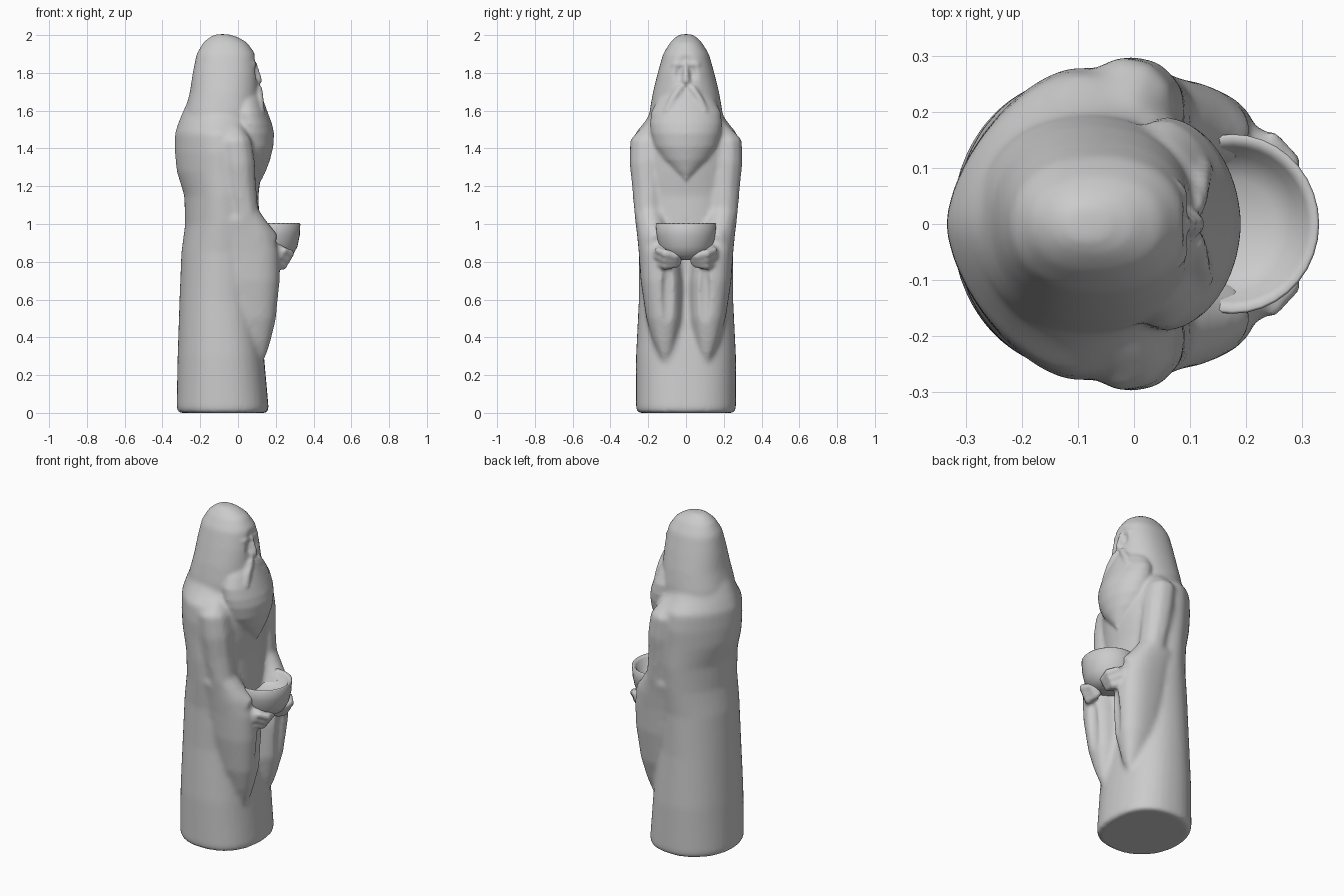
import bpy, bmesh
from math import cos, sin, pi, copysign
from mathutils import Vector

if "Cube" in bpy.data.objects:
    bpy.data.objects.remove(bpy.data.objects["Cube"])


def make(name, bm):
    bmesh.ops.recalc_face_normals(bm, faces=bm.faces)
    me = bpy.data.meshes.new(name)
    bm.to_mesh(me)
    bm.free()
    ob = bpy.data.objects.new(name, me)
    bpy.context.collection.objects.link(ob)
    for p in me.polygons:
        p.use_smooth = True
    return ob


def loft(name, rings, power=2.0, n=36):
    """Skin of rounded rings (z, x0, x1, y0, y1[, front power, back power])."""
    bm = bmesh.new()
    loops = []
    for z, x0, x1, y0, y1, *pw in rings:
        front, back = pw or (power, power)
        loop = []
        for i in range(n):
            c, s = cos(2 * pi * i / n), sin(2 * pi * i / n)
            e = 2 / (front if c > 0 else back)
            loop.append(bm.verts.new((
                (x0 + x1) / 2 + (x1 - x0) / 2 * copysign(abs(c) ** e, c),
                (y0 + y1) / 2 + (y1 - y0) / 2 * copysign(abs(s) ** e, s), z)))
        loops.append(loop)
    for a, b in zip(loops, loops[1:]):
        for i in range(n):
            bm.faces.new((a[i], a[(i + 1) % n], b[(i + 1) % n], b[i]))
    bm.faces.new(loops[0])
    bm.faces.new(loops[-1])
    return make(name, bm)


def centred(name, rings, power=2.0):
    return loft(name, [(z, a, b, -w, w, *pw) for z, a, b, w, *pw in rings], power)


def ball(name, loc, size):
    bm = bmesh.new()
    bmesh.ops.create_uvsphere(bm, u_segments=20, v_segments=12, radius=1)
    for v in bm.verts:
        v.co = Vector(loc) + Vector(a * b for a, b in zip(v.co, size))
    return make(name, bm)


def tube(name, pts):
    """Tapered tube through (x, y, z, radius) points."""
    cu = bpy.data.curves.new(name, 'CURVE')
    cu.dimensions = '3D'
    cu.bevel_depth = 1
    cu.bevel_resolution = 3
    cu.use_fill_caps = True
    sp = cu.splines.new('POLY')
    sp.points.add(len(pts) - 1)
    for p, (x, y, z, r) in zip(sp.points, pts):
        p.co = (x, y, z, 1)
        p.radius = r
    ob = bpy.data.objects.new(name, cu)
    bpy.context.collection.objects.link(ob)
    me = bpy.data.meshes.new_from_object(ob.evaluated_get(bpy.context.evaluated_depsgraph_get()))
    bpy.data.objects.remove(ob)
    bm = bmesh.new()
    bm.from_mesh(me)
    bmesh.ops.remove_doubles(bm, verts=bm.verts, dist=1e-5)
    return make(name, bm)


def fuse(parts, voxel, cutters=(), smooth=3):
    """Join parts into the first, merge them to one skin, carve and soften."""
    bpy.ops.object.select_all(action='DESELECT')
    for p in parts:
        p.select_set(True)
    ob = parts[0]
    bpy.context.view_layer.objects.active = ob
    bpy.ops.object.join()
    m = ob.modifiers.new("fuse", 'REMESH')
    m.mode = 'VOXEL'
    m.voxel_size = voxel
    for c in cutters:
        b = ob.modifiers.new("carve", 'BOOLEAN')
        b.operation = 'DIFFERENCE'
        b.object = c
    sm = ob.modifiers.new("soften", 'SMOOTH')
    sm.iterations = smooth
    for mod in list(ob.modifiers):
        bpy.ops.object.modifier_apply(modifier=mod.name)
    for c in cutters:
        bpy.data.objects.remove(c)
    for p in ob.data.polygons:
        p.use_smooth = True
    return ob


# robe body: squarer front at the hem, pointed back at the shoulders
robe = centred("robe", [
    (0, -.315, .155, .257, 2.4, 2.1), (.02, -.325, .163, .265, 2.4, 2.1),
    (.3, -.32, .138, .265, 2.4, 2.05), (.6, -.31, .11, .25, 2.3, 2),
    (.85, -.30, .12, .25, 2.2, 1.95), (1.0, -.28, .115, .265, 2.1, 1.85),
    (1.15, -.285, .108, .275, 2.1, 1.75), (1.28, -.325, .125, .275, 2.1, 1.65),
    (1.38, -.335, .13, .28, 2.1, 1.6), (1.48, -.335, .12, .27, 2.1, 1.6),
    (1.54, -.315, .10, .22, 2.1, 1.7), (1.6, -.29, .08, .18, 2, 1.8),
    (1.68, -.25, .05, .13, 2, 2)])

# hood
hood = centred("hood", [
    (1.4, -.27, .07, .19), (1.5, -.285, .11, .198), (1.6, -.28, .12, .193),
    (1.7, -.255, .113, .175), (1.8, -.24, .108, .15), (1.9, -.22, .092, .122),
    (1.96, -.185, .05, .085), (1.99, -.15, .0, .055), (2.005, -.12, -.05, .03)], 2.2)

# arms and hanging sleeves, one pair
parts = [robe, hood]
for s in (1, -1):
    parts.append(tube("arm", [(-.02, s * .18, 1.5, .05), (-.015, s * .21, 1.43, .09),
                              (0, s * .208, 1.32, .093), (.01, s * .2, 1.2, .088),
                              (.035, s * .195, 1.05, .08), (.11, s * .175, .95, .075),
                              (.18, s * .15, .9, .055)]))
    parts.append(loft("sleeve", [(z, a, b, s * c, s * d) for z, a, b, c, d in [
        (1.03, -.1, .11, .14, .27), (.95, -.1, .185, .09, .26), (.85, -.1, .22, .035, .25),
        (.7, -.08, .222, .018, .24), (.5, -.05, .202, .022, .21), (.38, 0, .172, .05, .175),
        (.32, .03, .155, .07, .15), (.275, .06, .138, .095, .125)]], 2.4))

# carve the hood opening, sleeve folds and bowl space
cutters = [ball("face_cut", (.13, 0, 1.79), (.055, .085, .16)),
           ball("bowl_cut", (.21, 0, 1.02), (.1, .125, .11))]
for s in (1, -1):
    cutters.append(ball("fold_cut", (.225, s * .095, .56), (.035, .042, .26)))
robe = fuse(parts, .014, cutters, 4)

# face, brow and nose
skin = [robe, ball("face", (.02, 0, 1.77), (.074, .085, .16))]
skin.append(loft("nose", [(1.735, .05, .112, -.026, .026), (1.755, .05, .13, -.027, .027),
                          (1.8, .05, .118, -.018, .018), (1.86, .05, .098, -.012, .012)]))
for s in (1, -1):
    skin.append(ball("brow", (.075, s * .04, 1.845), (.024, .04, .016)))
    skin.append(ball("cheek", (.068, s * .045, 1.745), (.034, .038, .05)))
    # moustache
    skin.append(tube("moustache", [(.09, s * .008, 1.735, .018), (.108, s * .035, 1.715, .022),
                                   (.115, s * .07, 1.66, .022), (.122, s * .098, 1.6, .02),
                                   (.12, s * .118, 1.53, .012)]))
    # hands cupped under the bowl
    skin.append(ball("hand", (.19, s * .12, .845), (.07, .06, .055)))
    for i in range(3):
        skin.append(tube("finger", [(.20 + .02 * i, s * .16, .795 + .035 * i, .014),
                                    (.24 + .018 * i, s * .11, .78 + .032 * i, .024),
                                    (.23 + .016 * i, s * .05, .79 + .02 * i, .022),
                                    (.22 + .01 * i, s * .025, .80 + .016 * i, .012)]))

# beard
skin.append(centred("beard", [
    (1.235, .02, .128, .012), (1.28, 0, .148, .07), (1.34, -.02, .17, .125),
    (1.41, -.04, .187, .165), (1.48, -.06, .191, .185), (1.53, -.06, .18, .19),
    (1.59, -.06, .158, .185), (1.65, -.06, .136, .155), (1.7, -.05, .118, .115),
    (1.74, -.03, .09, .06)], 1.9))
fuse(skin, .01, (), 4)

# bowl, hollow
profile = [(.45, .81), (.74, .835), (.9, .88), (.98, .94), (1, 1.0), (.97, 1.005),
           (.86, .99), (.76, .95), (.5, .925), (.1, .915)]
centred("bowl", [(z, .175 - .155 * r, .175 + .155 * r, .16 * r) for r, z in profile])
